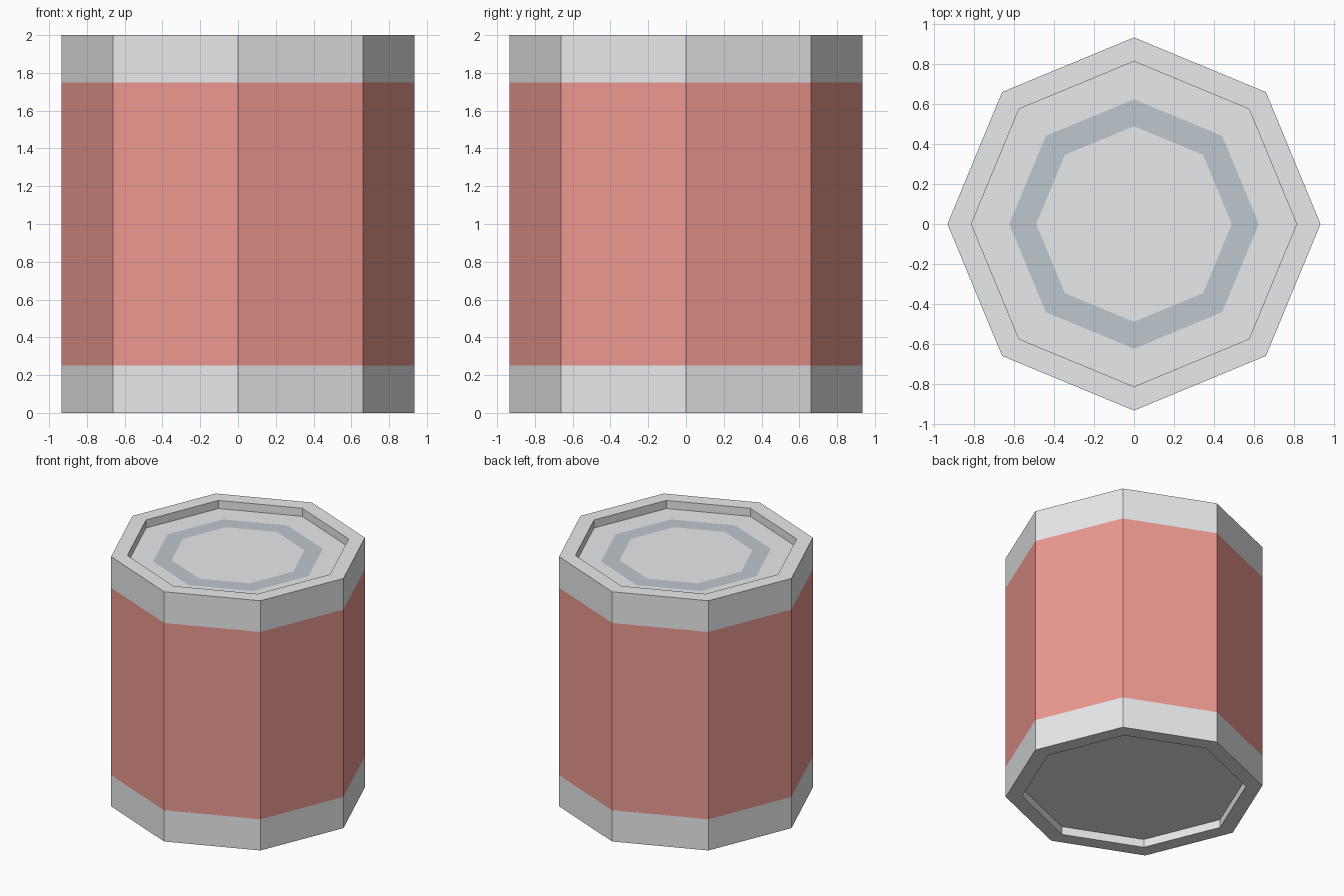
import bpy, bmesh, math

if "Cube" in bpy.data.objects:
    bpy.data.objects.remove(bpy.data.objects["Cube"])

SIDES = 8


def material(name, rgb):
    m = bpy.data.materials.new(name)
    m.diffuse_color = (*rgb, 1)
    m.use_nodes = True
    m.node_tree.nodes["Principled BSDF"].inputs["Base Color"].default_value = m.diffuse_color
    return m


def lathe(name, profile, bands, mats):
    """Sweep (radius, z) points round z; bands gives a material index per segment."""
    bm = bmesh.new()
    rings = []
    for r, z in profile:
        rings.append([bm.verts.new((r * math.cos(a), r * math.sin(a), z))
                      for a in (2 * math.pi * i / SIDES for i in range(SIDES))])
    for lower, upper, mat in zip(rings, rings[1:], bands):
        for i in range(SIDES):
            j = (i + 1) % SIDES
            bm.faces.new((lower[i], lower[j], upper[j], upper[i])).material_index = mat
    # close both ends
    bm.faces.new(rings[0][::-1])
    bm.faces.new(rings[-1])
    bmesh.ops.recalc_face_normals(bm, faces=bm.faces[:])
    mesh = bpy.data.meshes.new(name)
    bm.to_mesh(mesh)
    bm.free()
    for m in mats:
        mesh.materials.append(m)
    obj = bpy.data.objects.new(name, mesh)
    bpy.context.collection.objects.link(obj)
    return obj


metal = material("metal", (0.8, 0.82, 0.84))
label = material("label", (0.85, 0.32, 0.28))
groove = material("lid_ring", (0.52, 0.57, 0.61))

R, RIM, DEPTH = 0.935, 0.815, 0.065

# Can: recessed base, rim, painted label, rim, recessed lid with darker ring
lathe("can",
      [(RIM, DEPTH), (RIM, 0), (R, 0), (R, 0.25), (R, 1.75), (R, 2), (RIM, 2),
       (RIM, 2 - DEPTH), (0.625, 2 - DEPTH), (0.49, 2 - DEPTH)],
      [0, 0, 0, 1, 0, 0, 0, 0, 2],
      [metal, label, groove])
